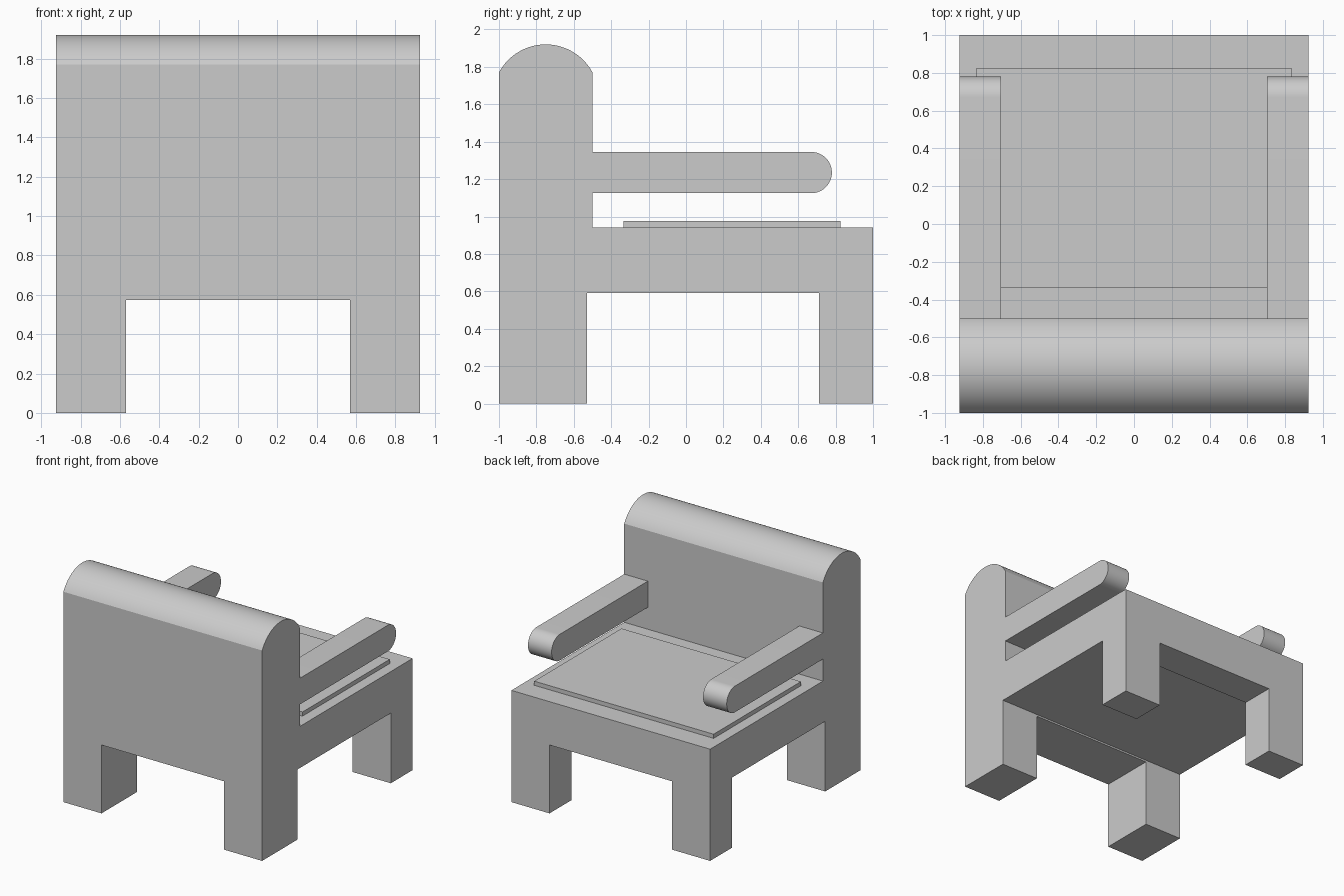
import bpy
import bmesh
from math import sin, cos, pi, asin, radians

if "Cube" in bpy.data.objects:
    bpy.data.objects.remove(bpy.data.objects["Cube"])

grey = bpy.data.materials.new("plain grey")
grey.use_nodes = True
grey.diffuse_color = (0.6, 0.6, 0.6, 1)
grey.node_tree.nodes["Principled BSDF"].inputs["Base Color"].default_value = (0.6, 0.6, 0.6, 1)


def arc(cy, cz, r, start, end, steps):
    """Points on an arc in the side plane, as (y, z)."""
    angles = [start + (end - start) * i / steps for i in range(steps + 1)]
    return [(cy + r * cos(a), cz + r * sin(a)) for a in angles]


def extrude_profile(name, profile, x0, x1):
    """Closed side profile of (y, z) points, swept from x0 to x1."""
    bm = bmesh.new()
    face = bm.faces.new([bm.verts.new((x0, y, z)) for y, z in profile])
    swept = bmesh.ops.extrude_face_region(bm, geom=[face])["geom"]
    verts = [v for v in swept if isinstance(v, bmesh.types.BMVert)]
    bmesh.ops.translate(bm, verts=verts, vec=(x1 - x0, 0, 0))
    bmesh.ops.recalc_face_normals(bm, faces=bm.faces)
    mesh = bpy.data.meshes.new(name)
    bm.to_mesh(mesh)
    bm.free()
    mesh.materials.append(grey)
    obj = bpy.data.objects.new(name, mesh)
    bpy.context.collection.objects.link(obj)
    return obj


def smooth(obj):
    bpy.ops.object.select_all(action="DESELECT")
    obj.select_set(True)
    bpy.context.view_layer.objects.active = obj
    bpy.ops.object.shade_smooth_by_angle(angle=radians(15))


def box_profile(y0, y1, z0, z1):
    return [(y0, z0), (y1, z0), (y1, z1), (y0, z1)]


HALF_WIDTH = 0.925
BACK_Y = -0.5

# Frame: legs, seat and crowned backrest in one side profile
half, rise = 0.25, 0.15
radius = (half ** 2 + rise ** 2) / (2 * rise)
spread = asin(half / radius)
crown = arc(-0.75, 1.92 - radius, radius, pi / 2 - spread, pi / 2 + spread, 40)
frame = extrude_profile("chair_frame", [
    (-1, 0), (-0.53, 0), (-0.53, 0.59), (0.71, 0.59), (0.71, 0), (1, 0),
    (1, 0.94), (BACK_Y, 0.94)] + crown, -HALF_WIDTH, HALF_WIDTH)

# Opening between the left and right legs
cutter = extrude_profile("leg_gap_cutter", box_profile(-1.2, 1.2, -0.2, 0.575), -0.57, 0.57)
cutter.hide_render = True
cut = frame.modifiers.new("leg gap", "BOOLEAN")
cut.operation = "DIFFERENCE"
cut.solver = "EXACT"
cut.object = cutter
bpy.context.view_layer.objects.active = frame
bpy.ops.object.modifier_apply(modifier=cut.name)
bpy.data.objects.remove(cutter)
smooth(frame)

# Armrests with rounded ends
arm_profile = [(BACK_Y, 1.345), (BACK_Y, 1.125)] + arc(0.67, 1.235, 0.11, -pi / 2, pi / 2, 32)
for side, sign in (("left", 1), ("right", -1)):
    x0, x1 = sorted((sign * 0.705, sign * HALF_WIDTH))
    smooth(extrude_profile(side + "_armrest", arm_profile, x0, x1))

# Thin seat pad
extrude_profile("seat_pad", box_profile(-0.335, 0.825, 0.94, 0.975), -0.835, 0.835)
